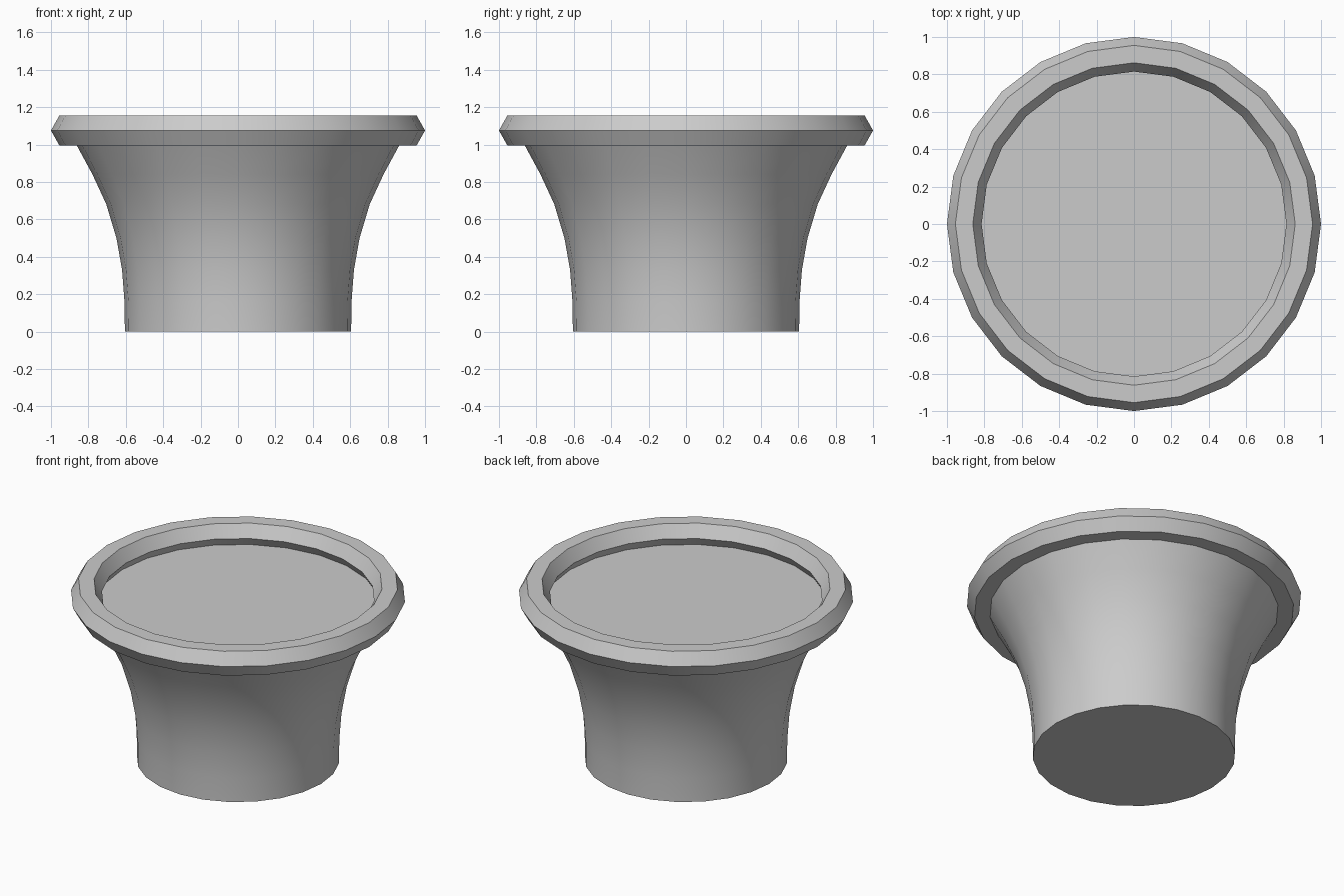
import bpy, bmesh, math

if "Cube" in bpy.data.objects:
    bpy.data.objects.remove(bpy.data.objects["Cube"])

SIDES = 24


def lathe(name, profile, closed=False, caps=(False, False)):
    """Revolve (radius, z) points around the z axis."""
    bm = bmesh.new()
    rings = []
    for r, z in profile:
        rings.append([bm.verts.new((r * math.cos(2 * math.pi * i / SIDES),
                                    r * math.sin(2 * math.pi * i / SIDES), z))
                      for i in range(SIDES)])
    pairs = list(zip(rings, rings[1:]))
    if closed:
        pairs.append((rings[-1], rings[0]))
    for a, b in pairs:
        for i in range(SIDES):
            j = (i + 1) % SIDES
            bm.faces.new((a[i], a[j], b[j], b[i]))
    if caps[0]:
        bm.faces.new(rings[0][::-1])
    if caps[1]:
        bm.faces.new(rings[-1])
    if len(profile) > 1:
        bmesh.ops.recalc_face_normals(bm, faces=bm.faces)
    mesh = bpy.data.meshes.new(name)
    bm.to_mesh(mesh)
    bm.free()
    obj = bpy.data.objects.new(name, mesh)
    bpy.context.collection.objects.link(obj)
    bpy.ops.object.select_all(action='DESELECT')
    obj.select_set(True)
    bpy.context.view_layer.objects.active = obj
    bpy.ops.object.shade_smooth_by_angle(angle=math.radians(30))
    return obj


# flared body with flat base, closed by the recessed top surface
lathe("pot_body", [(0.605, 0), (0.607, 0.16), (0.62, 0.33), (0.65, 0.5),
                   (0.704, 0.68), (0.778, 0.84), (0.862, 0.995)],
      caps=(True, False))

# rim with hexagonal cross-section
lathe("pot_rim", [(0.955, 0.995), (1.0, 1.075), (0.955, 1.155),
                  (0.862, 1.155), (0.815, 1.075), (0.862, 0.995)], closed=True)

# flat soil surface inside the rim
lathe("soil", [(0.845, 1.022)], caps=(False, True))
